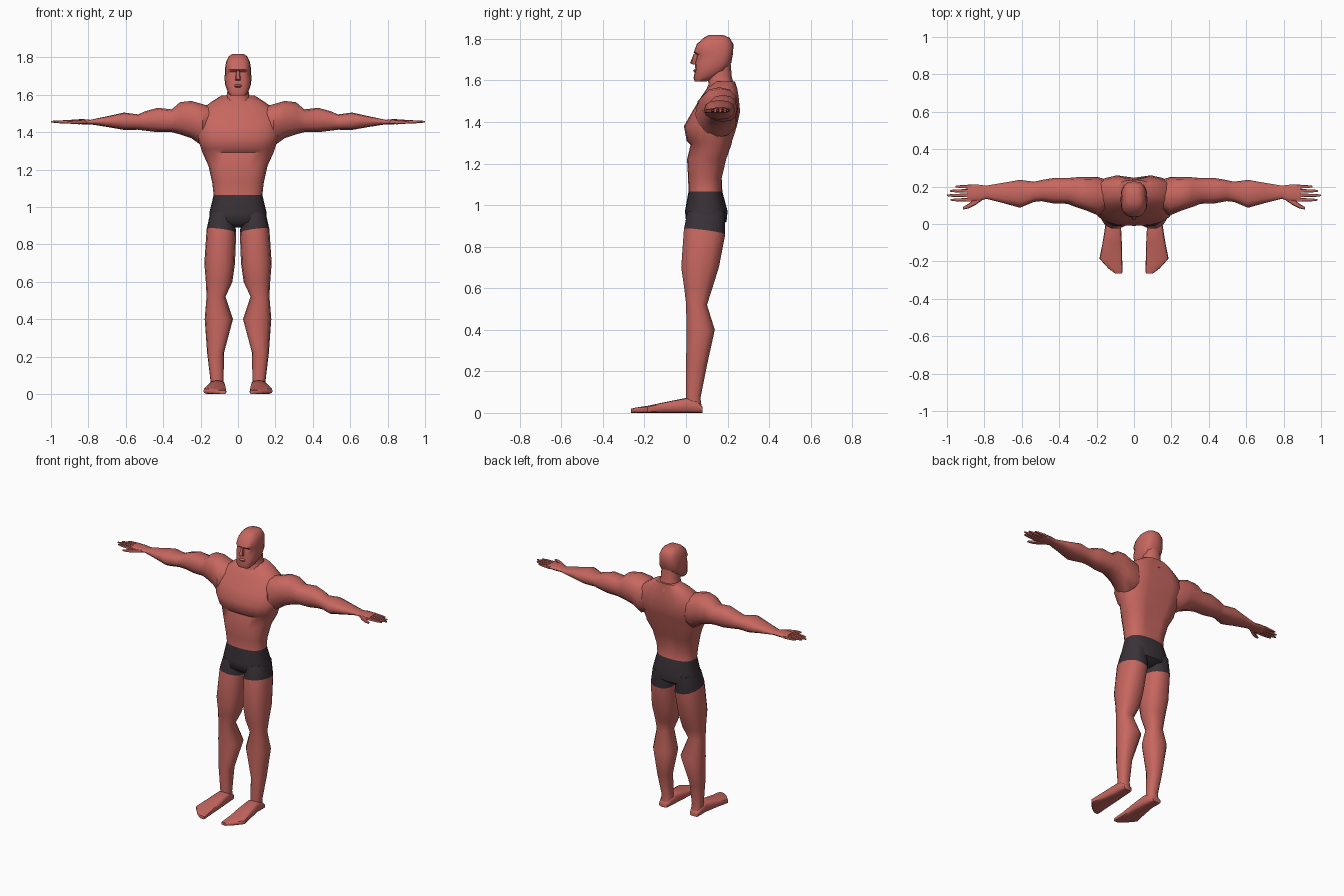
import bpy, bmesh, math


def material(name, rgb):
    m = bpy.data.materials.new(name)
    m.diffuse_color = (*rgb, 1)
    return m


SKIN = material("red skin", (0.57, 0.135, 0.115))
CLOTH = material("dark cloth", (0.042, 0.032, 0.04))


def loft(name, axis, rings, n=12, power=2.4, mirror=False, groove=0.0):
    """Rings are (t, u0, u1, v0, v1[, tilt]) along an axis, each a rounded box."""
    bm = bmesh.new()
    loops = []
    for t, u0, u1, v0, v1, *tilt in rings:
        k = tilt[0] if tilt else 0
        loop = []
        for i in range(n):
            a = 2 * math.pi * i / n
            c, s = math.cos(a), math.sin(a)
            du = math.copysign(abs(c) ** (2 / power), c) * (u1 - u0) / 2
            dv = math.copysign(abs(s) ** (2 / power), s) * (v1 - v0) / 2
            u, v, w = (u0 + u1) / 2 + du, (v0 + v1) / 2 + dv, t + k * (du - dv)
            # spine groove between the shoulder blades
            if groove and i == n // 4 and 1.1 < t < 1.58:
                v -= groove
            loop.append(bm.verts.new({"x": (w, u, v), "y": (u, w, v), "z": (u, v, w)}[axis]))
        loops.append(loop)
    for a, b in zip(loops, loops[1:]):
        for i in range(n):
            j = (i + 1) % n
            bm.faces.new((a[i], a[j], b[j], b[i]))
    bm.faces.new(loops[0])
    bm.faces.new(loops[-1])
    bmesh.ops.recalc_face_normals(bm, faces=bm.faces)
    # the shorts cover everything between the leg hem and the waist
    for f in bm.faces:
        f.smooth = True
        f.material_index = int(0.86 < f.calc_center_median().z < 1.065)
    me = bpy.data.meshes.new(name)
    bm.to_mesh(me)
    bm.free()
    me.materials.append(SKIN)
    me.materials.append(CLOTH)
    me.set_sharp_from_angle(angle=math.radians(50))
    ob = bpy.data.objects.new(name, me)
    bpy.context.collection.objects.link(ob)
    if mirror:
        ob.modifiers.new("mirror", "MIRROR").use_mirror_merge = False
    return ob


def sym(rows):
    """Rings centred on x = 0 from (z, half width, front, back)."""
    return [(z, -w, w, f, b) for z, w, f, b in rows]


# Torso with pelvis, chest and trapezius
loft("torso", "z", sym([
    (0.89, 0.09, 0.04, 0.15), (0.92, 0.15, 0.0, 0.195), (0.97, 0.153, -0.005, 0.2),
    (1.065, 0.13, 0.012, 0.175), (1.13, 0.138, 0.01, 0.175), (1.22, 0.158, 0.005, 0.197),
    (1.29, 0.19, 0.022, 0.222), (1.31, 0.196, 0.003, 0.227), (1.38, 0.222, -0.01, 0.25),
    (1.45, 0.23, 0.03, 0.265), (1.52, 0.2, 0.072, 0.257), (1.56, 0.145, 0.1, 0.25),
    (1.595, 0.09, 0.14, 0.235)]), n=20, power=2.5, groove=0.018)

# Neck and head
loft("neck", "z", sym([
    (1.54, 0.085, 0.09, 0.24), (1.58, 0.065, 0.108, 0.23), (1.62, 0.056, 0.105, 0.22),
    (1.68, 0.056, 0.1, 0.215)]), n=12)
loft("head", "z", sym([
    (1.595, 0.04, 0.042, 0.1), (1.612, 0.054, 0.036, 0.135), (1.65, 0.068, 0.045, 0.195),
    (1.685, 0.072, 0.043, 0.218), (1.722, 0.07, 0.053, 0.225), (1.735, 0.07, 0.037, 0.227),
    (1.775, 0.064, 0.052, 0.228), (1.805, 0.05, 0.085, 0.21), (1.818, 0.03, 0.11, 0.18)]),
    n=16, power=2.8)
loft("nose", "z", sym([
    (1.676, 0.012, 0.035, 0.06), (1.684, 0.014, 0.02, 0.06), (1.73, 0.008, 0.038, 0.06)]), n=8)
loft("lips", "z", sym([
    (1.638, 0.018, 0.042, 0.07), (1.647, 0.022, 0.034, 0.07), (1.656, 0.018, 0.042, 0.07)]), n=8)

# Arms with deltoid, biceps, forearm and palm
loft("arm", "x", [
    (0.12, 0.1, 0.23, 1.36, 1.53), (0.19, 0.045, 0.25, 1.325, 1.55),
    (0.25, 0.07, 0.25, 1.368, 1.567), (0.31, 0.09, 0.25, 1.388, 1.56),
    (0.355, 0.108, 0.246, 1.4, 1.522), (0.43, 0.11, 0.246, 1.4, 1.53),
    (0.495, 0.122, 0.235, 1.408, 1.512), (0.535, 0.118, 0.226, 1.413, 1.495),
    (0.61, 0.087, 0.236, 1.412, 1.505), (0.7, 0.112, 0.22, 1.428, 1.485),
    (0.79, 0.135, 0.205, 1.442, 1.466), (0.83, 0.12, 0.21, 1.442, 1.47),
    (0.89, 0.12, 0.21, 1.445, 1.467)], n=12, mirror=True)

# Fingers and thumb
for y, tip in ((0.2, 0.955), (0.177, 0.985), (0.153, 1.0), (0.129, 0.98)):
    loft("finger", "x", [
        (0.87, y - 0.01, y + 0.01, 1.446, 1.465), (tip - 0.03, y - 0.008, y + 0.008, 1.448, 1.463),
        (tip, y - 0.004, y + 0.004, 1.452, 1.46)], n=8, power=3, mirror=True)
loft("thumb", "x", [
    (0.8, 0.135, 0.17, 1.445, 1.465), (0.85, 0.1, 0.135, 1.442, 1.464),
    (0.885, 0.083, 0.108, 1.444, 1.461), (0.915, 0.077, 0.09, 1.447, 1.457)], n=8, mirror=True)

# Legs with a slanted shorts hem
loft("leg", "z", [
    (0.97, 0.02, 0.148, 0.005, 0.19), (0.87, 0.01, 0.168, -0.012, 0.19, 0.13),
    (0.7, 0.016, 0.18, -0.025, 0.16), (0.6, 0.03, 0.172, -0.01, 0.128),
    (0.52, 0.067, 0.168, 0.0, 0.102), (0.4, 0.027, 0.178, 0.0, 0.14),
    (0.22, 0.075, 0.165, 0.0, 0.1), (0.07, 0.077, 0.147, 0.0, 0.07),
    (0.02, 0.075, 0.15, 0.0, 0.078)], n=14, mirror=True)

# Feet
loft("foot", "y", [
    (0.08, 0.085, 0.145, 0.0, 0.03), (0.05, 0.075, 0.152, 0.0, 0.06),
    (0.0, 0.07, 0.152, 0.0, 0.072), (-0.1, 0.065, 0.168, 0.0, 0.052),
    (-0.185, 0.063, 0.185, 0.0, 0.034), (-0.24, 0.062, 0.135, 0.0, 0.026),
    (-0.265, 0.063, 0.1, 0.0, 0.02)], n=12, power=4, mirror=True)
